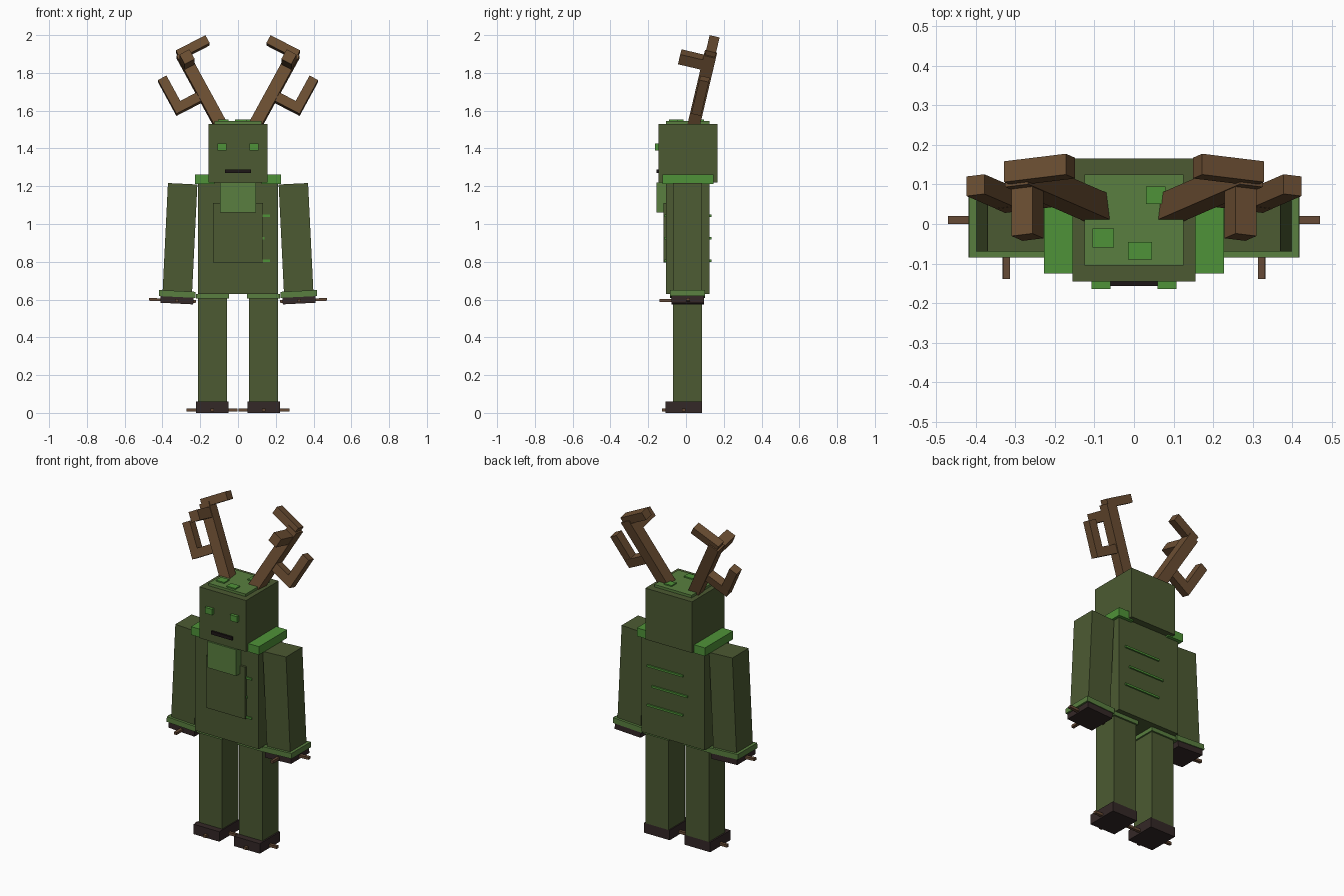
import bpy, bmesh, math
from mathutils import Matrix, Vector

if "Cube" in bpy.data.objects:
    bpy.data.objects.remove(bpy.data.objects["Cube"])


def mat(name, rgb):
    m = bpy.data.materials.new(name)
    m.diffuse_color = (*rgb, 1)
    m.use_nodes = True
    m.node_tree.nodes["Principled BSDF"].inputs["Base Color"].default_value = m.diffuse_color
    return m


BARK_GREEN = mat("dark_green", (0.072, 0.102, 0.032))
MOSS = mat("moss_green", (0.10, 0.212, 0.05))
BRIGHT = mat("bright_green", (0.078, 0.29, 0.04))
WOOD = mat("antler_brown", (0.147, 0.076, 0.032))
DARK = mat("dark_brown", (0.034, 0.021, 0.02))
TWIG = mat("twig_brown", (0.13, 0.068, 0.036))
BLACK = mat("mouth_black", (0.012, 0.008, 0.008))


def boxes(name, material, spans, frame=Matrix()):
    """One object made of boxes given as (x0, x1, y0, y1, z0, z1) in a frame."""
    bm = bmesh.new()
    for x0, x1, y0, y1, z0, z1 in spans:
        centre = Vector((x0 + x1, y0 + y1, z0 + z1)) / 2
        size = Matrix.Diagonal((x1 - x0, y1 - y0, z1 - z0, 1))
        bmesh.ops.create_cube(bm, size=1, matrix=frame @ Matrix.Translation(centre) @ size)
    mesh = bpy.data.meshes.new(name)
    bm.to_mesh(mesh)
    bm.free()
    mesh.materials.append(material)
    ob = bpy.data.objects.new(name, mesh)
    bpy.context.collection.objects.link(ob)
    return ob


def pair(name, material, spans, frame=Matrix()):
    """Same as boxes, mirrored across x = 0."""
    mod = boxes(name, material, spans, frame).modifiers.new("mirror", 'MIRROR')
    mod.use_axis[0] = True


# Head, moss cap and face
boxes("head", BARK_GREEN, [(-.156, .156, -.146, .166, 1.22, 1.53)])
boxes("head_moss", MOSS, [(-.125, .125, -.105, .125, 1.53, 1.545)])
boxes("moss_tufts", BRIGHT, [(-.105, -.05, -.06, -.012, 1.54, 1.552),
                             (-.015, .045, -.09, -.045, 1.54, 1.552),
                             (.03, .08, .05, .095, 1.54, 1.552)])
pair("eye", BRIGHT, [(.06, .108, -.164, -.14, 1.39, 1.426)])
boxes("mouth", BLACK, [(-.07, .07, -.157, -.14, 1.269, 1.289)])

# Torso, chest plate, beard and shoulder moss
boxes("body", BARK_GREEN, [(-.212, .212, -.107, .125, .63, 1.22)])
boxes("chest_plate", BARK_GREEN, [(-.132, .132, -.12, -.1, .795, 1.11)])
boxes("beard", MOSS, [(-.096, .096, -.155, -.1, 1.06, 1.219)])
pair("shoulder_moss", BRIGHT, [(.125, .228, -.125, .145, 1.212, 1.262)])

# Vines crossing the torso, showing front and back
boxes("vines", BRIGHT, [(x - .12, x + .12, -.114, .134, z - .006, z + .006)
                        for x, z in ((.05, 1.043), (.02, .925), (.05, .805))])

# Arms, swung slightly outward from the shoulder
arm = Matrix.Translation((.293, .008, 1.213)) @ Matrix.Rotation(math.radians(-2.8), 4, 'Y')
pair("arm", BARK_GREEN, [(-.078, .078, -.078, .078, -.57, 0)], arm)
pair("arm_cuff", MOSS, [(-.097, .097, -.093, .093, -.6, -.568)], arm)
pair("hand", DARK, [(-.087, .087, -.086, .088, -.635, -.6)], arm)
pair("hand_twigs", TWIG, [(-.1, .148, -.008, .012, -.627, -.612),
                          (-.009, .009, -.147, 0, -.627, -.612)], arm)

# Legs and feet
pair("leg", BARK_GREEN, [(.057, .213, -.07, .085, .06, .63)])
pair("leg_cuff", MOSS, [(.048, .222, -.08, .095, .606, .63)])
pair("foot", DARK, [(.05, .222, -.108, .085, 0, .06)])
pair("foot_twigs", TWIG, [(.002, .272, -.02, -.002, .008, .024),
                          (.127, .145, -.127, 0, .008, .024)])

# Antlers: stem, outer prong with upturned tip, forward prong, inward top prong
antler = (Matrix.Translation((.095, .042, 1.53)) @ Matrix.Rotation(math.radians(-13.3), 4, 'X')
          @ Matrix.Rotation(math.radians(28), 4, 'Y'))
pair("antler", WOOD, [(-.033, .033, -.033, .033, -.02, .43),
                      (0, .181, -.026, .026, .152, .204),
                      (.13, .181, -.0255, .0255, .153, .36),
                      (-.03, .03, -.155, 0, .342, .402),
                      (-.155, .022, -.027, .027, .408, .457)], antler)
